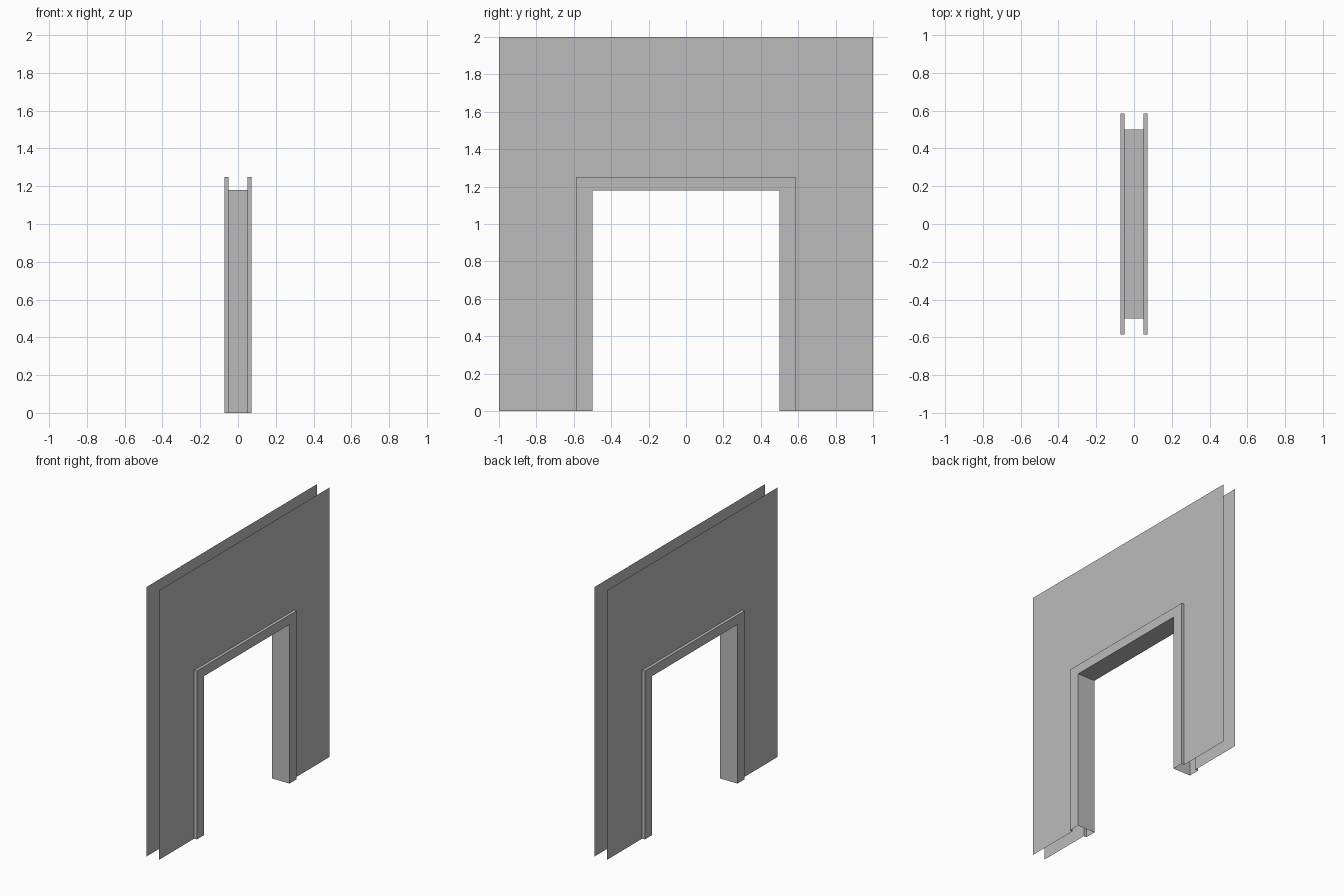
import bpy

# Remove the default cube only
cube = bpy.data.objects.get("Cube")
if cube:
    bpy.data.objects.remove(cube, do_unlink=True)

WALL_X, TRIM_X = 0.05, 0.072      # half distances of wall skins and trim faces
INNER = (0.5, 1.18)               # opening half width and height
OUTER = (0.585, 1.25)             # trim outline
WALL = (1.0, 2.0)                 # wall outline

grey = bpy.data.materials.new("plain grey")
grey.use_nodes = True
colour = (0.5, 0.5, 0.5, 1)
grey.diffuse_color = colour
grey.node_tree.nodes["Principled BSDF"].inputs["Base Color"].default_value = colour


def arch(size, x):
    """Three-sided doorway outline at depth x."""
    w, h = size
    return [(x, -w, 0), (x, -w, h), (x, w, h), (x, w, 0)]


def strip(name, *outlines):
    """Bridge successive doorway outlines with flat sheets."""
    verts = [p for line in outlines for p in line]
    faces = [(4 * r + i, 4 * r + i + 1, 4 * r + i + 5, 4 * r + i + 4)
             for r in range(len(outlines) - 1) for i in range(3)]
    mesh = bpy.data.meshes.new(name)
    mesh.from_pydata(verts, [], faces)
    mesh.materials.append(grey)
    obj = bpy.data.objects.new(name, mesh)
    bpy.context.collection.objects.link(obj)
    return obj


# Wall skin and projecting trim on each side
for side, s in (("left", 1), ("right", -1)):
    # Winding follows the side so that normals face outwards
    wall = strip(side + "_wall_skin", arch(WALL, s * WALL_X), arch(OUTER, s * WALL_X))
    trim = strip(side + "_door_trim", arch(OUTER, s * WALL_X),
                 arch(OUTER, s * TRIM_X), arch(INNER, s * TRIM_X))
    if s > 0:
        wall.data.flip_normals()
        trim.data.flip_normals()

# Lining through the opening
strip("door_lining", arch(INNER, -TRIM_X), arch(INNER, TRIM_X)).data.flip_normals()
